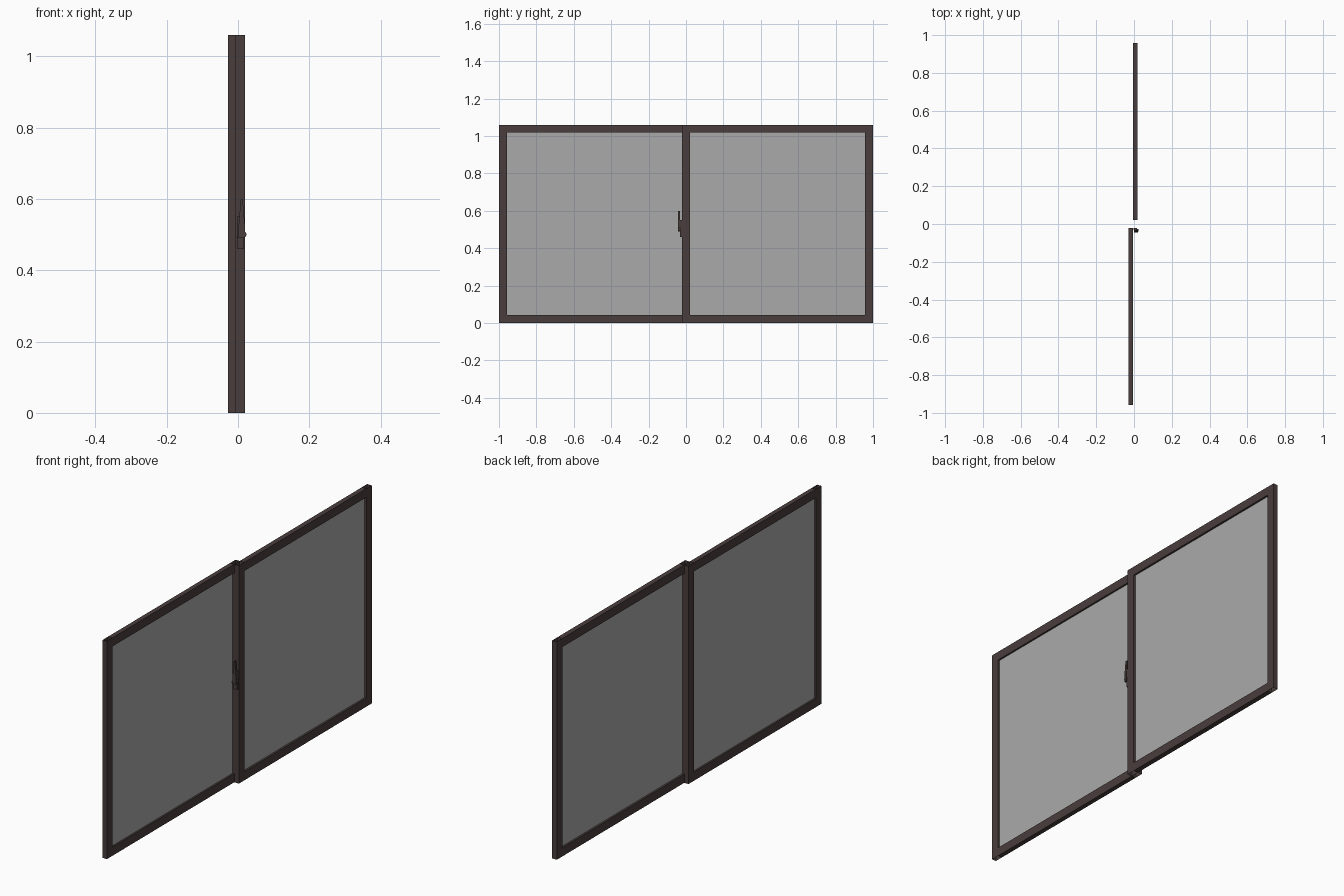
import bpy, bmesh, math
from mathutils import Matrix

if "Cube" in bpy.data.objects:
    bpy.data.objects.remove(bpy.data.objects["Cube"])

def material(name, rgb):
    m = bpy.data.materials.new(name)
    m.diffuse_color = (*rgb, 1)
    m.use_nodes = True
    m.node_tree.nodes["Principled BSDF"].inputs["Base Color"].default_value = m.diffuse_color
    return m

BROWN = material("dark_brown_frame", (0.066, 0.047, 0.045))
GREY = material("grey_glass", (0.40, 0.40, 0.40))

def finish(bm, name, mat):
    bmesh.ops.recalc_face_normals(bm, faces=bm.faces)
    me = bpy.data.meshes.new(name)
    bm.to_mesh(me)
    bm.free()
    me.materials.append(mat)
    ob = bpy.data.objects.new(name, me)
    bpy.context.collection.objects.link(ob)
    return ob

def box(name, x, y, z, mat, open_axis=None):
    """Box between (min, max) ranges; open_axis leaves both ends along that axis open."""
    bm = bmesh.new()
    bmesh.ops.create_cube(bm, size=1)
    bmesh.ops.recalc_face_normals(bm, faces=bm.faces)
    if open_axis is not None:
        ends = [f for f in bm.faces if abs(f.normal[open_axis]) > 0.9]
        bmesh.ops.delete(bm, geom=ends, context='FACES')
    for v in bm.verts:
        for i, (lo, hi) in enumerate((x, y, z)):
            v.co[i] = lo if v.co[i] < 0 else hi
    return finish(bm, name, mat)

def prism(name, xz, y0, y1, mat):
    """Outline in the xz plane extruded along y."""
    bm = bmesh.new()
    f = bm.faces.new([bm.verts.new((x, y0, z)) for x, z in xz])
    r = bmesh.ops.extrude_face_region(bm, geom=[f])
    for v in r["geom"]:
        if isinstance(v, bmesh.types.BMVert):
            v.co.y = y1
    return finish(bm, name, mat)

H, W = 1.06, 0.042

def sash(side, x, y):
    # hollow stiles with open ends, rails fitted between them, glass pane at mid depth
    yi = (y[0] + W, y[1] - W)
    box(side + "_stile_a", x, (y[0], yi[0]), (0, H), BROWN, 2)
    box(side + "_stile_b", x, (yi[1], y[1]), (0, H), BROWN, 2)
    box(side + "_bottom_rail", x, yi, (0, W), BROWN, 1)
    box(side + "_top_rail", x, yi, (H - W, H), BROWN, 1)
    c = (x[0] + x[1]) / 2
    box(side + "_glass", (c - 0.003, c + 0.003), yi, (W, H - W), GREY)

sash("rear_sash", (-0.028, -0.0053), (-1.0, 0.021))
sash("front_sash", (-0.0053, 0.0195), (-0.021, 1.0))

# latch handle on the edge of the front sash
box("handle_plate", (-0.003, 0.017), (-0.033, -0.021), (0.46, 0.55), BROWN)
prism("handle_lever", [(-0.001, 0.49), (0.02, 0.49), (0.019, 0.53), (0.013, 0.6),
                       (0.008, 0.6), (0.002, 0.53)], -0.044, -0.033, BROWN)
bm = bmesh.new()
bmesh.ops.create_cone(bm, cap_ends=True, segments=12, radius1=0.01, radius2=0.01, depth=0.013,
                      matrix=Matrix.Translation((0.014, -0.034, 0.5)) @ Matrix.Rotation(math.pi / 2, 4, 'X'))
finish(bm, "handle_pivot", BROWN)
